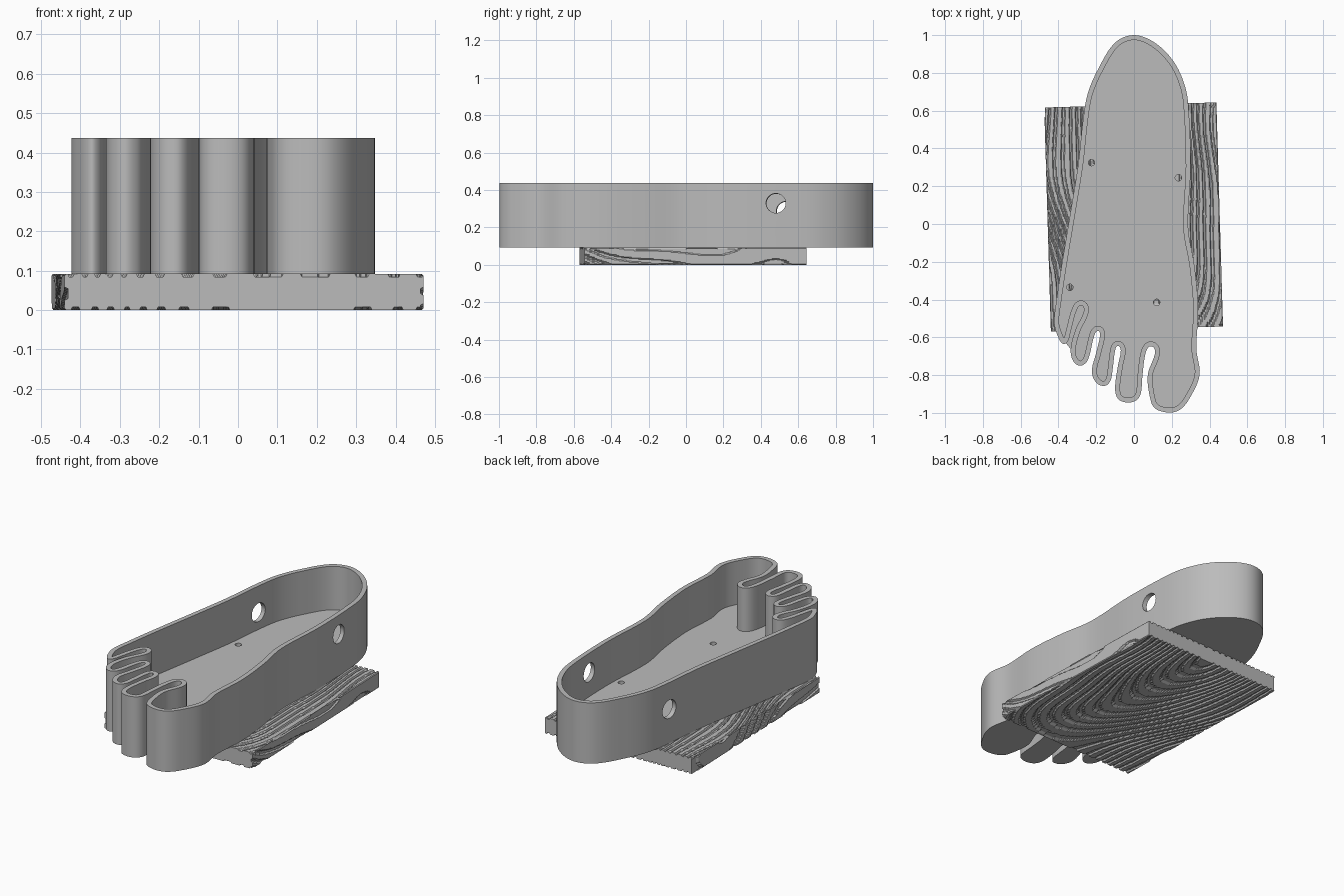
import bpy, bmesh, math
from mathutils import Vector, Matrix
from mathutils.geometry import interpolate_bezier

old = bpy.data.objects.get("Cube")
if old:
    bpy.data.objects.remove(old, do_unlink=True)

grey = bpy.data.materials.new("plain_grey")
grey.use_nodes = True
grey.diffuse_color = (0.5, 0.5, 0.5, 1)
grey.node_tree.nodes["Principled BSDF"].inputs["Base Color"].default_value = grey.diffuse_color

PLANK_TOP, FLOOR, RIM, WALL = 0.092, 0.19, 0.437, 0.026


def make_object(name, bm):
    bmesh.ops.recalc_face_normals(bm, faces=bm.faces[:])
    mesh = bpy.data.meshes.new(name)
    bm.to_mesh(mesh)
    bm.free()
    mesh.materials.append(grey)
    obj = bpy.data.objects.new(name, mesh)
    bpy.context.collection.objects.link(obj)
    return obj


def activate(obj):
    bpy.ops.object.select_all(action="DESELECT")
    obj.select_set(True)
    bpy.context.view_layer.objects.active = obj


def smooth_closed(points, steps):
    """Smooth closed curve through the points, with even tangents."""
    pts = [Vector((x, y, 0)) for x, y in points]
    n = len(pts)
    tangent = [(pts[(i + 1) % n] - pts[i - 1]).normalized() for i in range(n)]
    path = []
    for i in range(n):
        a, b = pts[i], pts[(i + 1) % n]
        reach = (b - a).length / 3
        path += interpolate_bezier(a, a + tangent[i] * reach,
                                   b - tangent[(i + 1) % n] * reach, b, steps + 1)[:-1]
    return path


def inset(path, distance):
    """Offset a clockwise path towards its inside."""
    result = []
    for i, p in enumerate(path):
        t = (path[(i + 1) % len(path)] - path[i - 1]).normalized()
        result.append(p + Vector((t.y, -t.x, 0)) * distance)
    return result


def cut_cylinder(target, start, end, radius):
    """Bore a round hole between two points."""
    start, end = Vector(start), Vector(end)
    axis = end - start
    bm = bmesh.new()
    bmesh.ops.create_cone(bm, cap_ends=True, segments=32, radius1=radius, radius2=radius,
                          depth=axis.length,
                          matrix=Matrix.Translation((start + end) / 2)
                          @ axis.to_track_quat("Z", "Y").to_matrix().to_4x4())
    cutter = make_object("hole_cutter", bm)
    cutter.hide_render = True
    mod = target.modifiers.new("hole", "BOOLEAN")
    mod.operation, mod.solver, mod.object = "DIFFERENCE", "EXACT", cutter
    activate(target)
    bpy.ops.object.modifier_apply(modifier=mod.name)
    bpy.data.objects.remove(cutter, do_unlink=True)


# Foot outline, clockwise from the heel
big_toe_side = [(0, 1), (.11, .96), (.21, .86), (.27, .73), (.29, .6), (.3, .3),
                (.287, -.02), (.32, -.22), (.34, -.45), (.33, -.66), (.347, -.8)]
toes = [(.29, -.93), (.24, -.985), (.18, -.998), (.11, -.975), (.085, -.92), (.073, -.8),
        (.11, -.69), (.105, -.655), (.08, -.65), (.06, -.69), (.045, -.8), (.035, -.9),
        (.01, -.935), (-.04, -.945), (-.085, -.925), (-.1, -.87), (-.085, -.75),
        (-.07, -.67), (-.085, -.645), (-.1, -.67), (-.113, -.77), (-.125, -.83),
        (-.155, -.857), (-.2, -.84), (-.223, -.78), (-.2, -.68), (-.18, -.59),
        (-.19, -.565), (-.21, -.59), (-.237, -.7), (-.255, -.735), (-.29, -.75),
        (-.325, -.72), (-.335, -.66), (-.31, -.56), (-.265, -.46), (-.28, -.43),
        (-.305, -.46), (-.335, -.57), (-.35, -.62), (-.375, -.635)]
little_toe_side = [(-.405, -.59), (-.423, -.52), (-.41, -.4), (-.38, -.2), (-.33, .1),
                   (-.295, .32), (-.27, .55), (-.245, .69), (-.19, .82), (-.1, .96)]

# Foot tray: outer wall, rim, inner wall, floor and underside
outer = smooth_closed(big_toe_side + toes + little_toe_side, 6)
inner = inset(outer, WALL)
bm = bmesh.new()
rings = [[bm.verts.new((p.x, p.y, z)) for p in path]
         for path, z in ((outer, PLANK_TOP), (outer, RIM), (inner, RIM), (inner, FLOOR))]
for low, high in zip(rings, rings[1:]):
    for i in range(len(low)):
        bm.faces.new((low[i - 1], low[i], high[i], high[i - 1]))
bm.faces.new(rings[0])
bm.faces.new(rings[-1])
tray = make_object("foot_tray", bm)

# Cross hole through both side walls, and screw holes in the floor
cut_cylinder(tray, (.4, .47, .338), (-.4, .55, .275), .052)
for x, y in ((-.225, .325), (.235, .245), (-.34, -.335), (.12, -.415)):
    cut_cylinder(tray, (x, y, PLANK_TOP - .05), (x, y, FLOOR + .05), .017)
activate(tray)
bpy.ops.object.shade_smooth_by_angle(angle=math.radians(30))


# Plank: a rectangular section swept along y, with carved grain grooves
WIDTH, LENGTH, GROOVE = .912, 1.187, .008


def grain_depth(x, y, z):
    ring = math.hypot(x - .08 + .05 * math.sin(4 * y), .3 * (y - .75) + z)
    ring += .012 * math.sin(9 * y + 7 * x)
    return GROOVE if math.sin(190 * ring + 2 * math.sin(23 * ring)) > .45 else 0


def section():
    """Points around the section with their outward directions."""
    across, up = 230, 22
    half = WIDTH / 2
    for sign in (1, -1):
        z = PLANK_TOP if sign > 0 else 0
        for i in range(1, across):
            yield sign * (i / across * WIDTH - half), z, 0, sign
        for i in range(1, up):
            yield sign * half, PLANK_TOP * (.5 + sign * (.5 - i / up)), sign, 0


bm = bmesh.new()
profile = list(section())
rows = []
STEPS = 90
for j in range(STEPS + 1):
    y = (j / STEPS - .5) * LENGTH
    row = []
    for x, z, nx, nz in profile:
        d = grain_depth(x, y, z)
        row.append(bm.verts.new((x - nx * d, y, z - nz * d)))
    rows.append(row)
for a, b in zip(rows, rows[1:]):
    for i in range(len(a)):
        bm.faces.new((a[i - 1], a[i], b[i], b[i - 1]))
bm.faces.new(rows[0])
bm.faces.new(rows[-1])
plank = make_object("wooden_plank", bm)
plank.location = (-.002, .037, 0)
plank.rotation_euler.z = math.radians(1.7)
